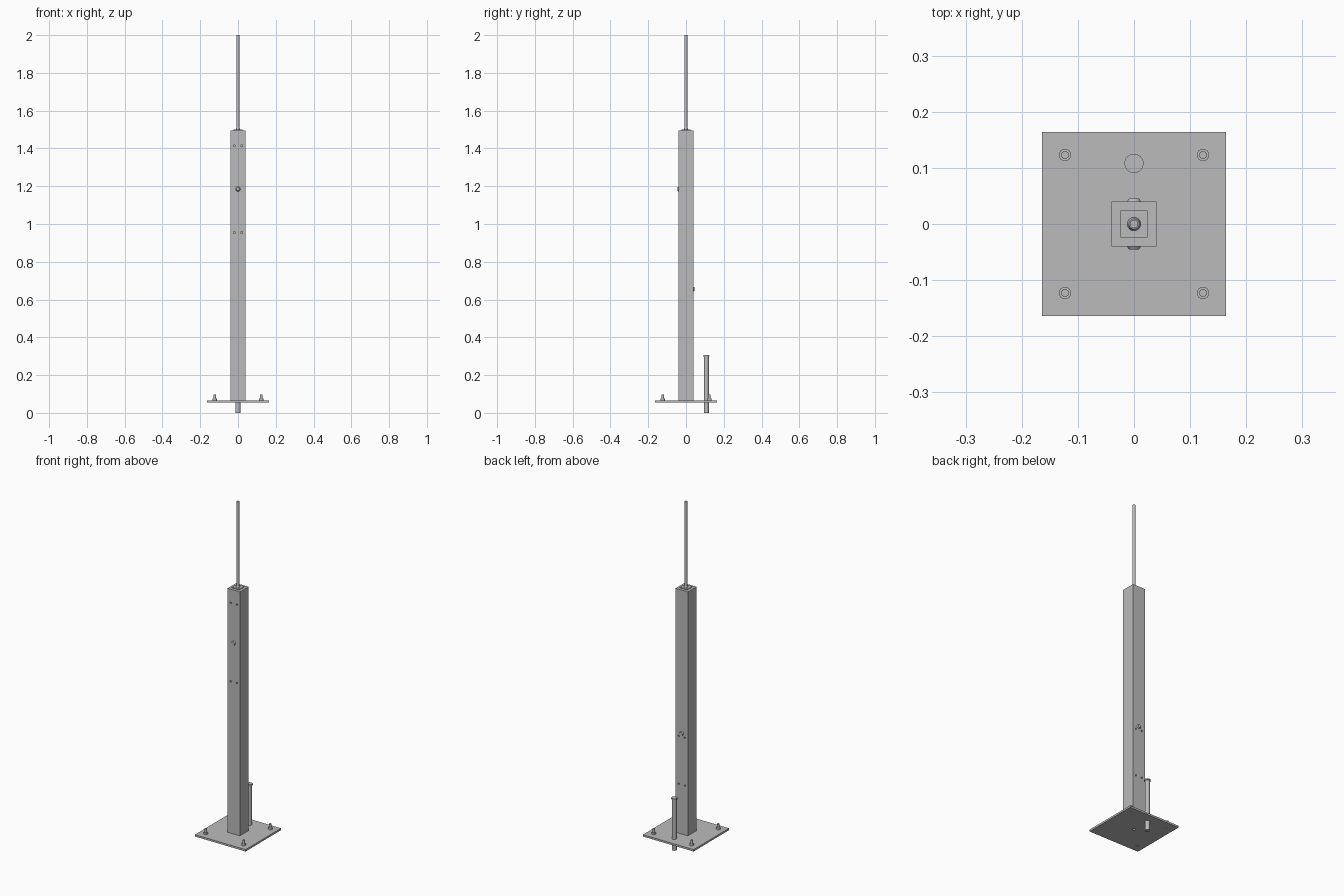
import bpy
import math

cube = bpy.data.objects.get("Cube")
if cube:
    bpy.data.objects.remove(cube)

grey = bpy.data.materials.new("galvanised_grey")
grey.use_nodes = True
grey.diffuse_color = (0.5, 0.5, 0.5, 1)
grey.node_tree.nodes["Principled BSDF"].inputs["Base Color"].default_value = (0.5, 0.5, 0.5, 1)


def finish(name):
    ob = bpy.context.object
    ob.name = name
    ob.data.materials.append(grey)
    return ob


def box(name, half, z0, z1):
    bpy.ops.mesh.primitive_cube_add(size=1, location=(0, 0, (z0 + z1) / 2))
    ob = finish(name)
    ob.scale = (2 * half, 2 * half, z1 - z0)
    bpy.ops.object.transform_apply(location=False, rotation=False, scale=True)
    return ob


def rod(name, x, y, z0, z1, r, r_top=None, sides=24):
    bpy.ops.mesh.primitive_cone_add(vertices=sides, radius1=r, radius2=r if r_top is None else r_top,
                                    depth=z1 - z0, location=(x, y, (z0 + z1) / 2))
    ob = finish(name)
    bpy.ops.object.shade_smooth_by_angle()
    return ob


def cross_rod(name, x, y, z, r, r_top, depth, facing):
    """Short round part pointing along y."""
    ob = rod(name, x, y, z - depth / 2, z + depth / 2, r, r_top)
    ob.rotation_euler.x = -facing * math.pi / 2
    return ob


def cut(target, cutters):
    for c in cutters:
        c.hide_render = True
        c.hide_viewport = True
        c.display_type = 'WIRE'
        mod = target.modifiers.new("hole", 'BOOLEAN')
        mod.operation = 'DIFFERENCE'
        mod.solver = 'EXACT'
        mod.object = c


# Base plate and square post
PLATE_LOW, PLATE_TOP, POST_TOP = 0.055, 0.066, 1.495
plate = box("base_plate", 0.164, PLATE_LOW, PLATE_TOP)
post = box("post", 0.04, PLATE_TOP, POST_TOP)
cut(plate, [rod("cable_hole_cutter", 0, 0, 0.05, 0.064, 0.008)])

# Screw holes: two pairs in the front, two pairs in the back
hole_cutters = []
for side, heights in ((-1, (1.415, 0.955)), (1, (0.635, 0.355))):
    for z in heights:
        for x in (-0.02, 0.02):
            hole_cutters.append(cross_rod("screw_hole_cutter", x, side * 0.04, z, 0.005, 0.005, 0.016, side))
cut(post, hole_cutters)

# Cable glands on front and back
for name, side, z in (("front_gland", -1, 1.185), ("back_gland", 1, 0.655)):
    cross_rod(name, 0, side * 0.0425, z, 0.013, 0.009, 0.006, side)

# Anchor bolts at the plate corners
for x in (-0.123, 0.123):
    for y in (-0.123, 0.123):
        rod("anchor_nut", x, y, PLATE_TOP, 0.076, 0.011)
        rod("anchor_stud", x, y, 0.054, 0.097, 0.007)

# Conduit pipe through the plate, with a stepped cap
rod("conduit_pipe", 0, 0.108, 0, 0.3, 0.013)
rod("conduit_cap", 0, 0.108, 0.298, 0.305, 0.017)
rod("conduit_cap_step", 0, 0.108, 0.305, 0.307, 0.013)

# Mast mount on the post top
box("mast_flange", 0.024, POST_TOP, 1.499)
for x in (-0.017, 0.017):
    for y in (-0.017, 0.017):
        rod("flange_screw", x, y, 1.499, 1.501, 0.003, sides=12)
rod("mast_collar", 0, 0, 1.499, 1.51, 0.012, 0.009)
rod("mast", 0, 0, 1.499, 2.0, 0.0075)
